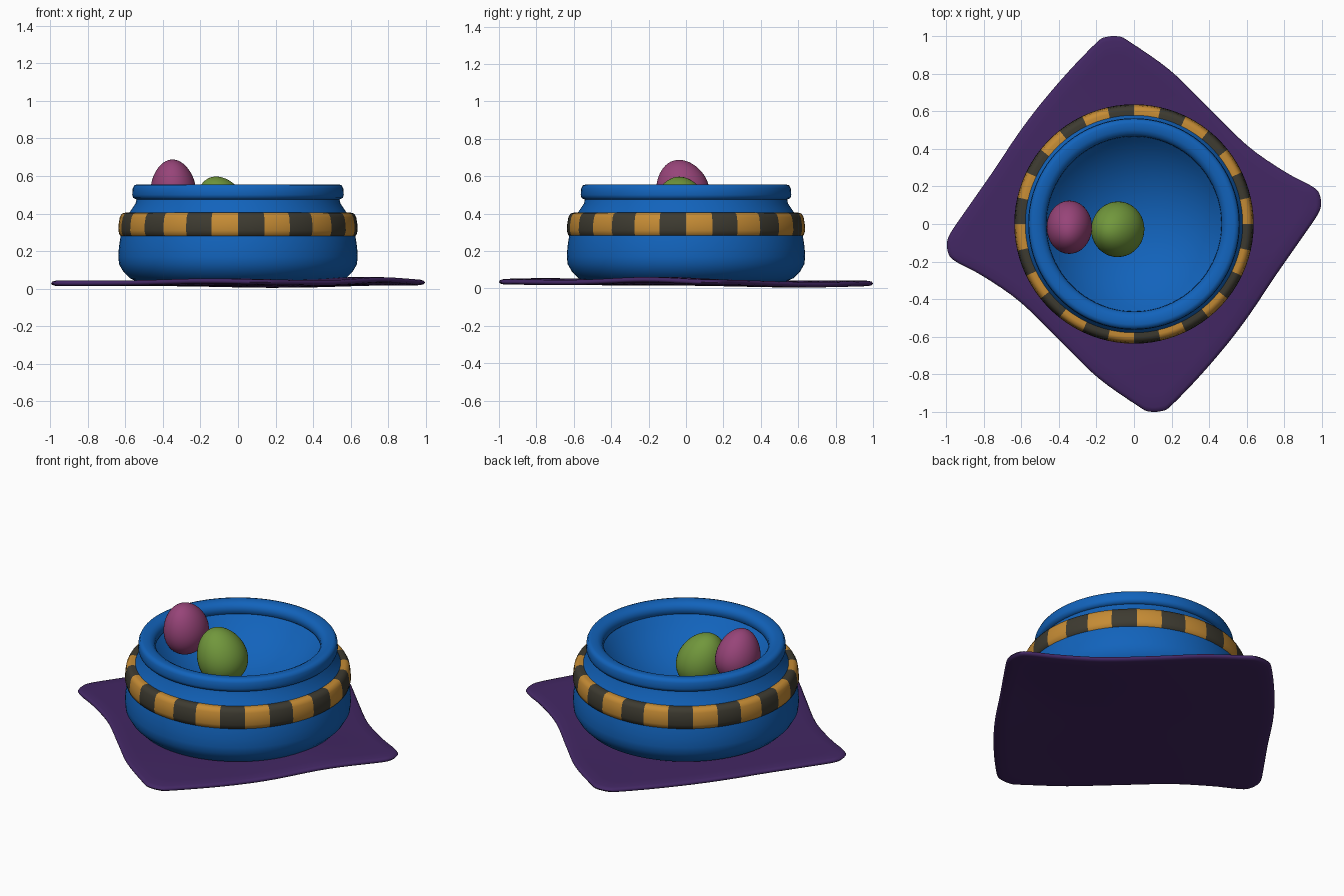
import bpy, bmesh, math
from mathutils import Vector, Matrix

if "Cube" in bpy.data.objects:
    bpy.data.objects.remove(bpy.data.objects["Cube"])


def mat(name, rgb):
    m = bpy.data.materials.new(name)
    m.diffuse_color = (*rgb, 1)
    m.use_nodes = True
    m.node_tree.nodes["Principled BSDF"].inputs["Base Color"].default_value = m.diffuse_color
    return m


BLUE = mat("blue glaze", (0.006, 0.125, 0.50))
GOLD = mat("gold stripe", (0.56, 0.26, 0.035))
DARK = mat("charcoal stripe", (0.047, 0.043, 0.03))
PURPLE = mat("purple cloth", (0.055, 0.02, 0.125))
PINK = mat("plum egg", (0.31, 0.058, 0.19))
GREEN = mat("green egg", (0.165, 0.31, 0.045))


def finish(name, bm, mats, angle=40):
    bmesh.ops.recalc_face_normals(bm, faces=bm.faces)
    me = bpy.data.meshes.new(name)
    bm.to_mesh(me)
    bm.free()
    for m in mats:
        me.materials.append(m)
    ob = bpy.data.objects.new(name, me)
    bpy.context.collection.objects.link(ob)
    bpy.ops.object.select_all(action='DESELECT')
    ob.select_set(True)
    bpy.context.view_layer.objects.active = ob
    bpy.ops.object.shade_smooth_by_angle(angle=math.radians(angle))
    return ob


def lathe(name, profile, mats, steps, closed=False, rule=None, angle=40):
    """Spin an (r, z) profile round the z axis."""
    bm = bmesh.new()
    rings = []
    for i in range(steps):
        a = 2 * math.pi * i / steps
        rings.append([bm.verts.new((r * math.cos(a), r * math.sin(a), z)) for r, z in profile])
    n = len(profile)
    for i in range(steps):
        p, q = rings[i], rings[(i + 1) % steps]
        for j in range(n if closed else n - 1):
            k = (j + 1) % n
            f = bm.faces.new((p[j], q[j], q[k], p[k]))
            if rule:
                f.material_index = rule(i)
    bmesh.ops.remove_doubles(bm, verts=bm.verts, dist=1e-5)
    return finish(name, bm, mats, angle)


# bowl body: bulging outside, shallow round inside
outer = [(0, 0.035), (0.53, 0.035), (0.575, 0.055), (0.61, 0.09), (0.633, 0.13), (0.637, 0.17),
         (0.634, 0.22), (0.625, 0.28), (0.605, 0.35), (0.575, 0.41), (0.545, 0.455), (0.535, 0.50)]
R = 0.61
inner = [(0.475 * t / 14, 0.26 + R - math.sqrt(R * R - (0.475 * t / 14) ** 2)) for t in range(14, -1, -1)]
lathe("bowl", outer + [(0.475, 0.51)] + inner, [BLUE], 84)

# rolled rim
rim = [(0.465, 0.495), (0.48, 0.478), (0.54, 0.475), (0.558, 0.483), (0.563, 0.50), (0.56, 0.535),
       (0.552, 0.551), (0.535, 0.556), (0.50, 0.553), (0.48, 0.543), (0.467, 0.525)]
lathe("bowl_rim", rim, [BLUE], 84, closed=True, angle=60)

# striped band
band = [(0.56, 0.28), (0.615, 0.276), (0.63, 0.285), (0.637, 0.31), (0.635, 0.345), (0.629, 0.38),
        (0.618, 0.40), (0.60, 0.405), (0.56, 0.40)]
lathe("striped_band", band, [GOLD, DARK], 84, closed=True, rule=lambda i: (i // 3) % 2, angle=50)


def egg(name, loc, radii, taper, rot, m):
    bm = bmesh.new()
    bmesh.ops.create_uvsphere(bm, u_segments=40, v_segments=24, radius=1)
    rm = Matrix.Rotation(rot[1], 3, 'Y') @ Matrix.Rotation(rot[0], 3, 'X')
    for v in bm.verts:
        k = 1 - taper * v.co.z
        v.co = rm @ Vector((v.co.x * k * radii[0], v.co.y * k * radii[1], v.co.z * radii[2])) + Vector(loc)
    finish(name, bm, [m], 80)


egg("plum_egg", (-0.345, -0.022, 0.537), (0.12, 0.14, 0.153), 0.12, (0.3, -0.05), PINK)
egg("green_egg", (-0.092, -0.03, 0.437), (0.138, 0.147, 0.165), 0.12, (0.1, -0.35), GREEN)

# cloth: half outline repeated by a half turn
half = [(-0.995, -0.10), (-0.975, -0.045), (-0.90, 0.065), (-0.75, 0.28), (-0.62, 0.475), (-0.50, 0.635),
        (-0.35, 0.81), (-0.20, 0.965), (-0.15, 0.995), (-0.08, 0.998), (-0.02, 0.968), (0.19, 0.82),
        (0.37, 0.645), (0.60, 0.42), (0.80, 0.28), (0.94, 0.205), (0.985, 0.165)]
ctrl = [Vector(p) for p in half] + [-Vector(p) for p in half]


def closed_spline(pts, sub):
    out, n = [], len(pts)
    for i in range(n):
        a, b, c, d = (pts[(i + k) % n] for k in (-1, 0, 1, 2))
        for s in range(sub):
            t = s / sub
            out.append(0.5 * (2 * b + (c - a) * t + (2 * a - 5 * b + 4 * c - d) * t * t
                              + (3 * b - a - 3 * c + d) * t ** 3))
    return out


def bump(x, y, cx, cy, w):
    return math.exp(-((x - cx) ** 2 + (y - cy) ** 2) / (w * w))


def cloth_z(x, y):
    return (0.029 + 0.02 * bump(x, y, 0.68, -0.15, 0.32) + 0.012 * bump(x, y, -0.1, -0.75, 0.4)
            - 0.010 * bump(x, y, 0.2, 0.6, 0.4))


edge = closed_spline(ctrl, 4)
bm = bmesh.new()
# (scale, half thickness) rings from the top centre over the edge to the bottom centre
steps = [(0.15 * k, 0.014) for k in range(1, 7)] + [(0.975, 0.014), (0.993, 0.009)]
rings = steps + [(1.0, 0.0)] + [(s, -h) for s, h in reversed(steps)]
loops = [[bm.verts.new((p.x * s, p.y * s, cloth_z(p.x * s, p.y * s) + h)) for p in edge] for s, h in rings]
n = len(edge)
for a, b in zip(loops, loops[1:]):
    for i in range(n):
        bm.faces.new((a[i], a[(i + 1) % n], b[(i + 1) % n], b[i]))
bm.faces.new(loops[0])
bm.faces.new(loops[-1])
finish("cloth", bm, [PURPLE], 70)
